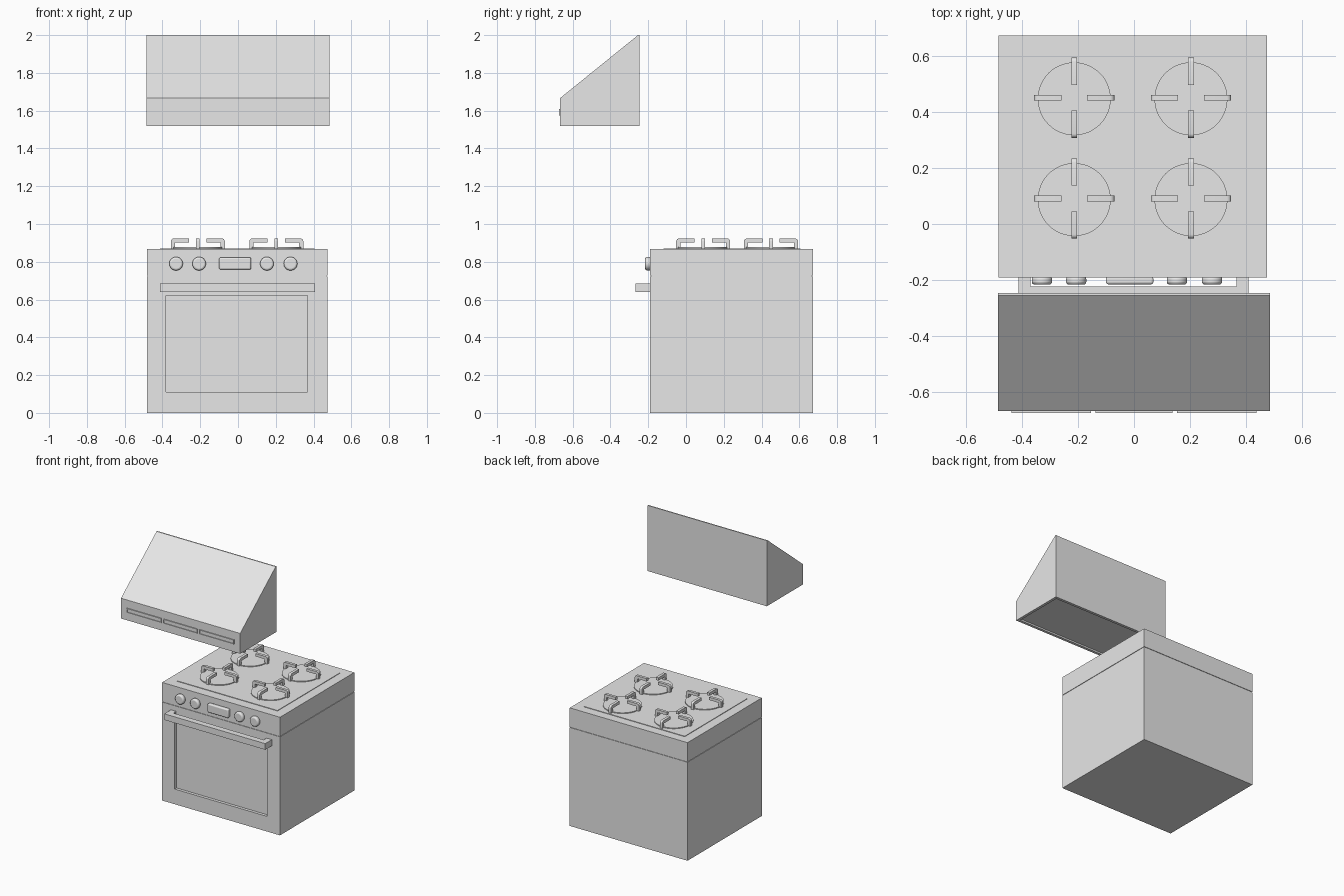
import bpy, bmesh, math
from mathutils import Vector, Matrix

cube = bpy.data.objects.get("Cube")
if cube:
    bpy.data.objects.remove(cube)

grey = bpy.data.materials.new("light_grey")
grey.use_nodes = True
grey.diffuse_color = (0.8, 0.8, 0.8, 1)
grey.node_tree.nodes["Principled BSDF"].inputs["Base Color"].default_value = (0.8, 0.8, 0.8, 1)


def finish(bm, name):
    bmesh.ops.recalc_face_normals(bm, faces=bm.faces)
    mesh = bpy.data.meshes.new(name)
    bm.to_mesh(mesh)
    bm.free()
    mesh.materials.append(grey)
    obj = bpy.data.objects.new(name, mesh)
    bpy.context.collection.objects.link(obj)
    return obj


def prism(bm, profile, x0, x1):
    """Extrude a (y, z) profile along x."""
    face = bm.faces.new([bm.verts.new((x0, y, z)) for y, z in profile])
    ext = bmesh.ops.extrude_face_region(bm, geom=[face])
    new = [v for v in ext["geom"] if isinstance(v, bmesh.types.BMVert)]
    bmesh.ops.translate(bm, verts=new, vec=(x1 - x0, 0, 0))
    bmesh.ops.recalc_face_normals(bm, faces=bm.faces)


def box_bm(x0, x1, y0, y1, z0, z1):
    bm = bmesh.new()
    prism(bm, [(y0, z0), (y1, z0), (y1, z1), (y0, z1)], x0, x1)
    return bm


def box(name, *bounds):
    return finish(box_bm(*bounds), name)


def recess(bm, direction, lo, hi, depth):
    """Cut a rectangle lo..hi into the face that points along direction."""
    n = Vector(direction)
    bm.normal_update()
    face = max(bm.faces, key=lambda f: f.normal.dot(n))
    bmesh.ops.inset_region(bm, faces=[face], thickness=0.002)
    mid = face.calc_center_median()
    for v in face.verts:
        for i in range(3):
            if abs(n[i]) < 0.5:
                v.co[i] = lo[i] if v.co[i] < mid[i] else hi[i]
    ext = bmesh.ops.extrude_face_region(bm, geom=[face])
    new = [v for v in ext["geom"] if isinstance(v, bmesh.types.BMVert)]
    bmesh.ops.translate(bm, verts=new, vec=-n * depth)
    if face.is_valid:
        bmesh.ops.delete(bm, geom=[face], context="FACES_ONLY")


def soften(obj, width):
    mod = obj.modifiers.new("rounded_edges", "BEVEL")
    mod.width, mod.segments, mod.limit_method = width, 3, "ANGLE"
    smooth.append(obj)


smooth = []
X0, X1, FRONT, BACK = -0.483, 0.474, -0.19, 0.672
TOP, SEAM = 0.867, 0.725

# Oven body with sunken window, thin seam, and control section above
oven = box_bm(X0, X1, FRONT, BACK, 0, SEAM - 0.002)
recess(oven, (0, -1, 0), (-0.381, 0, 0.111), (0.368, 0, 0.622), 0.022)
finish(oven, "oven_body")
box("seam_core", X0 + 0.004, X1 - 0.004, FRONT + 0.004, BACK - 0.004, SEAM - 0.002, SEAM + 0.002)
box("control_section", X0, X1, FRONT, BACK, SEAM + 0.002, TOP)
box("cooktop_panel", -0.414, 0.404, -0.119, 0.606, TOP - 0.001, TOP + 0.004)

# Door handle: a bar with two end posts
box("handle_bar", -0.412, 0.408, -0.267, -0.223, 0.64, 0.685)
for side, x in (("right", -0.412), ("left", 0.365)):
    box("handle_post_" + side, x, x + 0.043, -0.223, FRONT, 0.64, 0.685)

# Display and knobs
soften(box("display", -0.1, 0.069, -0.215, FRONT + 0.003, 0.759, 0.823), 0.008)
for i, x in enumerate((-0.328, -0.206, 0.153, 0.278)):
    bm = bmesh.new()
    bmesh.ops.create_cone(bm, cap_ends=True, segments=32, radius1=0.036, radius2=0.036, depth=0.03,
                          matrix=Matrix.Translation((x, -0.201, 0.79)) @ Matrix.Rotation(math.pi / 2, 4, "X"))
    soften(finish(bm, f"knob_{i + 1}"), 0.01)

# Burners: flat disc and four bent grate arms around it
corner = [(0.143 - 0.015 + 0.015 * math.cos(a), 0.923 - 0.015 + 0.015 * math.sin(a))
          for a in (math.pi / 8 * k for k in range(5))]
arm = [(0.121, TOP), (0.143, TOP)] + corner + [(0.046, 0.923), (0.046, 0.902), (0.121, 0.902)]
for row, y in (("front", 0.091), ("back", 0.45)):
    for side, x in (("right", -0.213), ("left", 0.203)):
        bm = bmesh.new()
        bmesh.ops.create_cone(bm, cap_ends=True, segments=48, radius1=0.13, radius2=0.13, depth=0.012,
                              matrix=Matrix.Translation((x, y - 0.004, TOP + 0.004)))
        smooth.append(finish(bm, f"burner_{row}_{side}"))
        grate = bmesh.new()
        for k in range(4):
            prism(grate, arm, -0.01, 0.01)
            bmesh.ops.rotate(grate, verts=grate.verts, cent=(0, 0, 0),
                             matrix=Matrix.Rotation(math.pi / 2, 3, "Z"))
        bmesh.ops.translate(grate, verts=grate.verts, vec=(x, y, 0))
        smooth.append(finish(grate, f"grate_{row}_{side}"))

# Range hood with sloping front and shallow sunken underside
hood = bmesh.new()
prism(hood, [(-0.666, 1.518), (-0.246, 1.518), (-0.246, 2), (-0.254, 2), (-0.666, 1.667)], -0.484, 0.484)
recess(hood, (0, 0, -1), (-0.464, -0.646, 0), (0.464, -0.266, 0), 0.012)
finish(hood, "hood")

# Three framed slots along the hood lip
for i, (a, b) in enumerate(((-0.436, -0.154), (-0.138, 0.138), (0.154, 0.436))):
    bm = box_bm(a, b, -0.673, -0.664, 1.575, 1.608)
    recess(bm, (0, -1, 0), (a + 0.005, 0, 1.58), (b - 0.005, 0, 1.603), 0.005)
    finish(bm, f"hood_slot_{i + 1}")

bpy.ops.object.select_all(action="DESELECT")
for obj in smooth:
    obj.select_set(True)
bpy.context.view_layer.objects.active = smooth[0]
bpy.ops.object.shade_smooth_by_angle(angle=math.radians(35))
